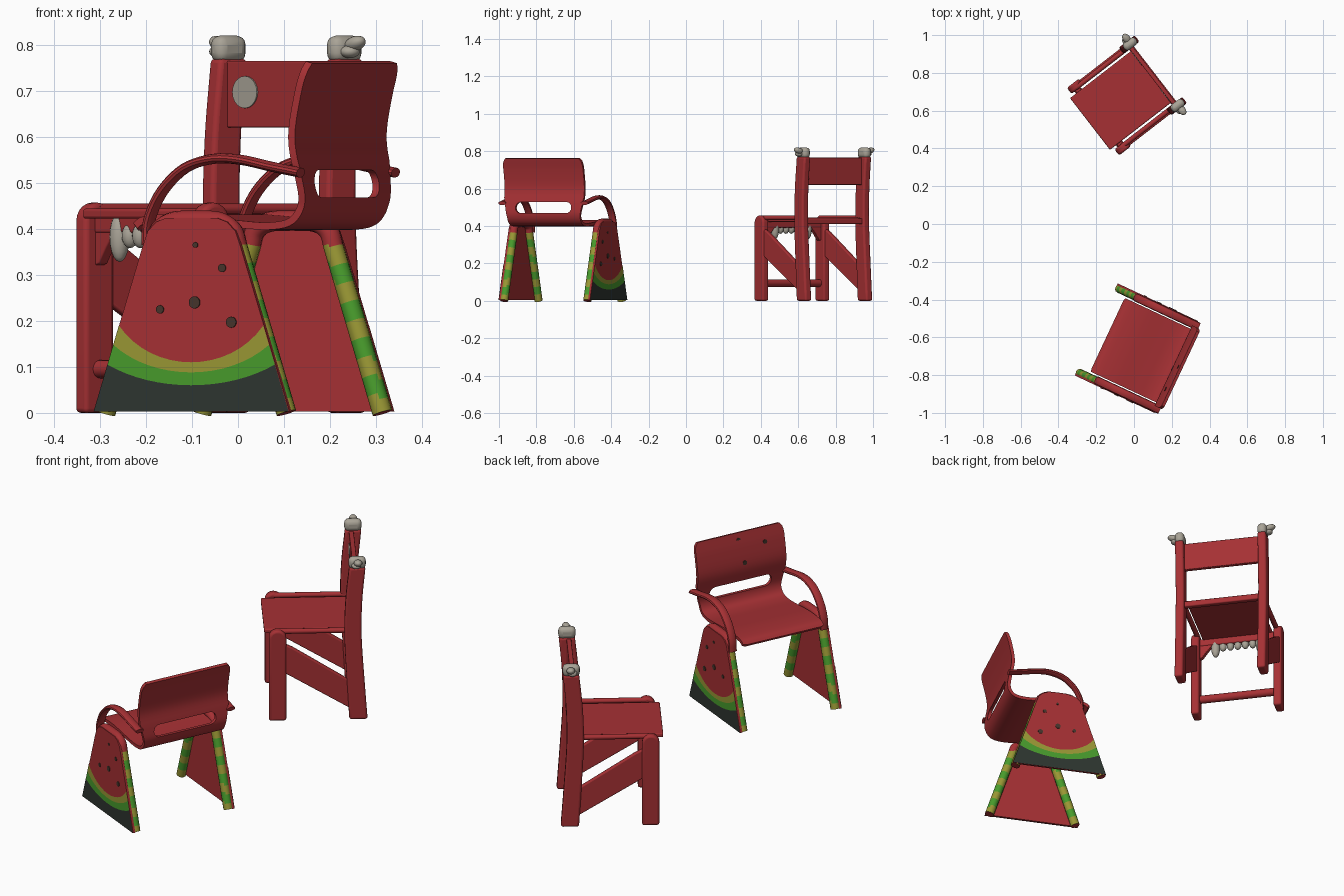
import bpy, bmesh
from math import radians, cos, sin, pi
from mathutils import Matrix, Vector

if "Cube" in bpy.data.objects:
    bpy.data.objects.remove(bpy.data.objects["Cube"])


def material(name, rgb):
    m = bpy.data.materials.new(name)
    m.use_nodes = True
    m.diffuse_color = (*rgb, 1)
    m.node_tree.nodes["Principled BSDF"].inputs["Base Color"].default_value = (*rgb, 1)
    return m


RED = material("red", (0.38, 0.03, 0.034))
OLIVE = material("olive yellow", (0.32, 0.31, 0.035))
GREEN = material("rind green", (0.065, 0.33, 0.025))
DARK = material("dark rind", (0.027, 0.036, 0.03))
BONE = material("bone", (0.40, 0.37, 0.31))
SEED = material("seed brown", (0.06, 0.035, 0.025))

# Chair placements; each chair faces its local +x
ARMCHAIR = Matrix.Translation((0.013, -0.658, 0)) @ Matrix.Rotation(radians(154.9), 4, "Z")
BONE_CHAIR = Matrix.Translation((-0.051, 0.67, 0)) @ Matrix.Rotation(radians(217.7), 4, "Z")
made = []


def finish(bm, name, place, mats, bevel=0, recalc=True):
    if recalc:
        bmesh.ops.recalc_face_normals(bm, faces=bm.faces)
    mesh = bpy.data.meshes.new(name)
    bm.to_mesh(mesh)
    bm.free()
    for m in mats:
        mesh.materials.append(m)
    ob = bpy.data.objects.new(name, mesh)
    bpy.context.collection.objects.link(ob)
    ob.matrix_world = place
    if bevel:
        mod = ob.modifiers.new("round", "BEVEL")
        mod.width, mod.segments, mod.limit_method = bevel, 3, "ANGLE"
    made.append(ob)
    return ob


def prism(name, place, outline, y0, y1, mat=RED, bevel=0.006):
    """Side outline in (x, z) extruded from y0 to y1."""
    bm = bmesh.new()
    face = bm.faces.new([bm.verts.new((x, y0, z)) for x, z in outline])
    new = bmesh.ops.extrude_face_region(bm, geom=[face])["geom"]
    bmesh.ops.translate(bm, vec=(0, y1 - y0, 0), verts=[v for v in new if isinstance(v, bmesh.types.BMVert)])
    return finish(bm, name, place, [mat], bevel)


def box(name, place, x, y, z, mat=RED, bevel=0.006):
    return prism(name, place, [(x[0], z[0]), (x[1], z[0]), (x[1], z[1]), (x[0], z[1])], y[0], y[1], mat, bevel)


def blob(name, place, loc, size, mat=BONE, tilt=0):
    bm = bmesh.new()
    bmesh.ops.create_uvsphere(bm, u_segments=16, v_segments=10, radius=1)
    bm.transform(Matrix.Translation(loc) @ Matrix.Rotation(tilt, 4, "X") @ Matrix.Diagonal((*size, 1)))
    return finish(bm, name, place, [mat])


def disc(name, place, loc, radius, axis, mat, stretch=1):
    bm = bmesh.new()
    bmesh.ops.create_cone(bm, cap_ends=True, segments=20, radius1=radius, radius2=radius, depth=0.004)
    turn = Matrix.Rotation(pi / 2, 4, "Y" if axis == "x" else "X")
    bm.transform(Matrix.Translation(loc) @ Matrix.Diagonal((1, stretch, 1, 1)) @ turn)
    return finish(bm, name, place, [mat])


def smooth_path(pts, steps=5):
    """Catmull-Rom curve through 2D points."""
    p = [Vector(q) for q in pts]
    p = [2 * p[0] - p[1]] + p + [2 * p[-1] - p[-2]]
    out = []
    for a, b, c, d in zip(p, p[1:], p[2:], p[3:]):
        for i in range(steps):
            t = i / steps
            out.append(0.5 * (2 * b + (c - a) * t + (2 * a - 5 * b + 4 * c - d) * t ** 2
                              + (3 * b - a - 3 * c + d) * t ** 3))
    return out + [p[-2]]


def sweep(name, place, path, y, half_width, half_thick, mats=(RED,), rule=None, sides=12):
    """Oval tube along an (x, z) path lying in the plane at y."""
    bm, rings = bmesh.new(), []
    for i, p in enumerate(path):
        t = (path[min(i + 1, len(path) - 1)] - path[max(i - 1, 0)]).normalized()
        ring = []
        for k in range(sides):
            a = 2 * pi * k / sides
            q = p + Vector((-t.y, t.x)) * half_thick * sin(a)
            ring.append(bm.verts.new((q.x, y + half_width * cos(a), q.y)))
        rings.append(ring)
    for r, s in zip(rings, rings[1:]):
        for k in range(sides):
            n = (k + 1) % sides
            f = bm.faces.new((r[k], r[n], s[n], s[k]))
            if rule:
                f.material_index = rule(f.calc_center_median().z)
    bm.faces.new(rings[0])
    bm.faces.new(rings[-1])
    return finish(bm, name, place, mats)


# ---- Armchair: curved shell with a slot in the back
profile = smooth_path([(0.165, 0.403), (0.135, 0.42), (0.04, 0.423), (-0.08, 0.411), (-0.16, 0.406),
                       (-0.215, 0.418), (-0.24, 0.46), (-0.236, 0.52), (-0.224, 0.6), (-0.238, 0.69),
                       (-0.258, 0.762)])
bm, rows = bmesh.new(), []
for i, p in enumerate(profile):
    half = 0.215 + 0.02 * min(max((p.y - 0.45) / 0.1, 0), 1)
    half -= (0.018, 0.006, 0.002)[len(profile) - 1 - i] if i > len(profile) - 4 else 0
    half -= 0.015 if i == 0 else 0
    rows.append([bm.verts.new((p.x, half * (k / 4 - 1), p.y)) for k in range(9)])
for r, s in zip(rows, rows[1:]):
    for k in range(8):
        bm.faces.new((r[k], r[k + 1], s[k + 1], s[k]))
shell = finish(bm, "seat_shell", ARMCHAIR, [RED])
shell.modifiers.new("thickness", "SOLIDIFY").thickness = 0.016
shell.modifiers["thickness"].offset = 0
bm = bmesh.new()
slot = [(sx * 0.135 + 0.03 * cos(a), 0.498 + 0.03 * sin(a))
        for sx, start in ((1, -pi / 2), (-1, pi / 2)) for a in [start + pi * k / 8 for k in range(9)]]
face = bm.faces.new([bm.verts.new((-0.32, y, z)) for y, z in slot])
new = bmesh.ops.extrude_face_region(bm, geom=[face])["geom"]
bmesh.ops.translate(bm, vec=(0.2, 0, 0), verts=[v for v in new if isinstance(v, bmesh.types.BMVert)])
cutter = finish(bm, "slot_cutter", ARMCHAIR, [RED])
cutter.hide_render = True
cut = shell.modifiers.new("slot", "BOOLEAN")
cut.object, cut.operation, cut.solver = cutter, "DIFFERENCE", "EXACT"
bpy.context.view_layer.update()
bpy.context.view_layer.objects.active = shell
for mod in ("thickness", "slot"):
    bpy.ops.object.modifier_apply(modifier=mod)
made.remove(cutter)
bpy.data.objects.remove(cutter)
for y, z, x in ((-0.005, 0.73, -0.242), (0.13, 0.695, -0.231), (0.015, 0.62, -0.217)):
    disc("back_seed", ARMCHAIR, (x, y, z), 0.011, "x", SEED)


# ---- Armchair: side frames, arms and fruit-slice panels
def panel_half(z):
    return 0.235 - 0.325 * z


def stripe(z):
    return 0 if z > 0.365 else 1 + int((0.365 - z) / 0.041) % 2


leg = [Vector((0.217 - 0.325 * z, z)) for z in [0.36 * k / 27 for k in range(28)]]
arch = smooth_path([(0.1, 0.36), (0.088, 0.395), (0.055, 0.415), (0, 0.418)])
half_loop = leg + arch[1:]
loop = half_loop + [Vector((-p.x, p.y)) for p in reversed(half_loop[:-1])]
arm = smooth_path([(0.118, 0.365), (0.113, 0.42), (0.082, 0.482), (0.027, 0.532), (-0.04, 0.552),
                   (-0.106, 0.55), (-0.18, 0.535), (-0.25, 0.522)])
right_edge = [(panel_half(0), 0.003), (panel_half(0.36), 0.36), (0.105, 0.395), (0.085, 0.415), (0.06, 0.424)]
for side in (-1, 1):
    sweep("leg_loop", ARMCHAIR, loop, side * 0.246, 0.022, 0.022, (RED, OLIVE, GREEN), stripe)
    sweep("arm", ARMCHAIR, arm, side * 0.243, 0.022, 0.011)
    prism("side_panel", ARMCHAIR, right_edge + [(-x, z) for x, z in reversed(right_edge)],
          side * 0.258, side * 0.269, bevel=0)
    # Rind bands curve upward toward the panel edges
    bm, rows = bmesh.new(), []
    for low, rise in ((0.003, 0), (0.06, 0.045), (0.088, 0.06), (0.11, 0.08)):
        row = []
        for k in range(17):
            u = k / 8 - 1
            z = low + rise * u * u
            row.append(bm.verts.new((u * panel_half(z), side * 0.271, z)))
        rows.append(row)
    for band in range(3):
        for k in range(16):
            f = bm.faces.new((rows[band][k], rows[band][k + 1], rows[band + 1][k + 1], rows[band + 1][k]))
            f.material_index = band
            f.normal_update()
            if f.normal.y * side < 0:
                f.normal_flip()
    finish(bm, "rind_bands", ARMCHAIR, (DARK, GREEN, OLIVE), recalc=False)
    for x, z, r in ((-0.074, 0.315, 0.009), (-0.008, 0.24, 0.013), (0.075, 0.225, 0.009),
                    (-0.096, 0.197, 0.012), (-0.01, 0.365, 0.006)):
        disc("panel_seed", ARMCHAIR, (x, side * 0.27, z), r, "y", SEED)

# ---- Bone chair: legs, posts, braces and bone finials
front_outline = [(0.13, 0), (0.21, 0)] + [(0.17 + 0.04 * cos(pi * k / 10), 0.417 + 0.04 * sin(pi * k / 10))
                                          for k in range(11)]
spine = smooth_path([(-0.203, 0), (-0.19, 0.2), (-0.178, 0.42), (-0.182, 0.6), (-0.198, 0.77)], 4)
post_outline = [(p.x + 0.042 - 0.006 * p.y, p.y) for p in spine] + [(p.x - 0.042 + 0.006 * p.y, p.y)
                                                                   for p in reversed(spine)]
for side in (-1, 1):
    y = side * 0.206
    prism("front_leg", BONE_CHAIR, front_outline, y - 0.02, y + 0.02, bevel=0.01)
    prism("back_post", BONE_CHAIR, post_outline, y - 0.021, y + 0.021, bevel=0.01)
    prism("diagonal_brace", BONE_CHAIR, [(0.14, 0.24), (0.14, 0.385), (0.1, 0.365), (-0.16, 0.195), (-0.17, 0.05)],
          y - 0.012, y + 0.012)
    sweep("side_rail", BONE_CHAIR, [Vector((0.17, 0.443)), Vector((-0.18, 0.443))], side * 0.197, 0.013, 0.012)
    # Finial cap with an outward knuckle
    box("bone_cap", BONE_CHAIR, (-0.237, -0.157), (y - 0.023, y + 0.023), (0.762, 0.82), BONE, 0.02)
    blob("bone_knuckle", BONE_CHAIR, (-0.2, side * 0.24, 0.802), (0.02, 0.03, 0.016), tilt=side * 0.3)
    blob("bone_knuckle_tip", BONE_CHAIR, (-0.192, side * 0.232, 0.785), (0.022, 0.022, 0.014))
    # Corner bracket beneath the front apron
    bm = bmesh.new()
    corner = [(0.19, 0.4), (0.19, 0.32), (0.175, 0.325), (0.15, 0.36), (0.125, 0.39), (0.12, 0.4)]
    face = bm.faces.new([bm.verts.new((0.158, side * w, z)) for w, z in corner])
    new = bmesh.ops.extrude_face_region(bm, geom=[face])["geom"]
    bmesh.ops.translate(bm, vec=(0.025, 0, 0), verts=[v for v in new if isinstance(v, bmesh.types.BMVert)])
    finish(bm, "corner_bracket", BONE_CHAIR, [RED], 0.003)
    disc("back_spot", BONE_CHAIR, (-0.177, side * 0.12, 0.697), 0.035, "x", BONE, 1.25)

# ---- Bone chair: seat, back panel, aprons and stretcher
box("seat", BONE_CHAIR, (-0.196, 0.23), (-0.173, 0.173), (0.422, 0.444))
box("back_panel", BONE_CHAIR, (-0.2, -0.178), (-0.19, 0.19), (0.62, 0.765), bevel=0.004)
box("front_apron", BONE_CHAIR, (0.155, 0.185), (-0.19, 0.19), (0.39, 0.428))
box("rear_rail", BONE_CHAIR, (-0.205, -0.175), (-0.19, 0.19), (0.41, 0.44))
bm = bmesh.new()
bmesh.ops.create_cone(bm, cap_ends=True, segments=16, radius1=0.02, radius2=0.02, depth=0.44)
bm.transform(Matrix.Translation((0.17, 0, 0.095)) @ Matrix.Rotation(pi / 2, 4, "X"))
finish(bm, "front_stretcher", BONE_CHAIR, [RED], 0.006)

# ---- Row of teeth under the front apron
for k in range(-3, 4):
    big = abs(k) == 3
    blob("tooth", BONE_CHAIR, (0.175, 0.037 * k, 0.382 if big else 0.385),
         (0.022, 0.022, 0.054) if big else (0.018, 0.018, 0.027))

bpy.ops.object.select_all(action="DESELECT")
for ob in made:
    ob.select_set(True)
bpy.context.view_layer.objects.active = shell
bpy.ops.object.shade_smooth_by_angle(angle=radians(35))
